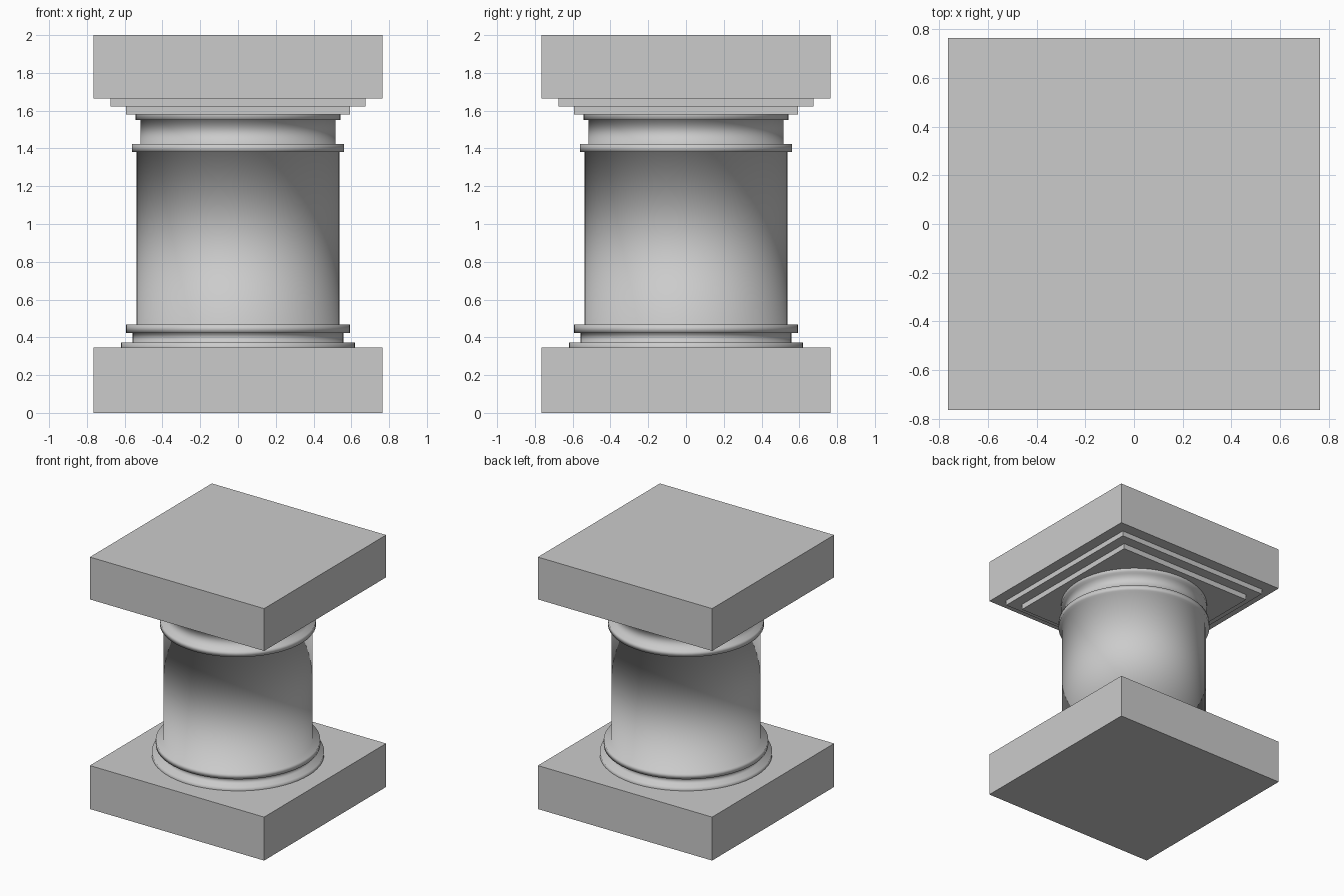
import bpy, bmesh, math

if "Cube" in bpy.data.objects:
    bpy.data.objects.remove(bpy.data.objects["Cube"])


def finish(bm, name):
    bmesh.ops.recalc_face_normals(bm, faces=bm.faces)
    mesh = bpy.data.meshes.new(name)
    bm.to_mesh(mesh)
    bm.free()
    obj = bpy.data.objects.new(name, mesh)
    bpy.context.collection.objects.link(obj)
    return obj


def slab(name, half, z0, z1):
    bm = bmesh.new()
    bmesh.ops.create_cube(bm, size=1)
    bmesh.ops.scale(bm, vec=(2 * half, 2 * half, z1 - z0), verts=bm.verts)
    bmesh.ops.translate(bm, vec=(0, 0, (z0 + z1) / 2), verts=bm.verts)
    return finish(bm, name)


def lathe(name, bands, sides=64):
    """Stack of (radius, z0, z1) drums as one continuous smooth skin."""
    bm = bmesh.new()
    rings = []
    for r, z0, z1 in bands:
        for z in (z0, z1):
            rings.append([bm.verts.new((r * math.cos(2 * math.pi * i / sides),
                                        r * math.sin(2 * math.pi * i / sides), z))
                          for i in range(sides)])
    for a, b in zip(rings, rings[1:]):
        for i in range(sides):
            j = (i + 1) % sides
            bm.faces.new((a[i], a[j], b[j], b[i])).smooth = True
    # flat, sharp-edged end caps
    for ring in (rings[0], rings[-1]):
        for e in bm.faces.new(ring).edges:
            e.smooth = False
    return finish(bm, name)


# square base and stepped capital
slab("base_plinth", 0.765, 0.0, 0.345)
slab("capital_lower_step", 0.593, 1.58, 1.623)
slab("capital_upper_step", 0.676, 1.623, 1.664)
slab("capital_block", 0.765, 1.664, 2.0)

# round column with its mouldings
lathe("column_shaft", [
    (0.62, 0.345, 0.373),   # foot ring
    (0.558, 0.373, 0.424),  # foot recess
    (0.592, 0.424, 0.467),  # base ring
    (0.537, 0.467, 1.38),   # shaft
    (0.562, 1.38, 1.424),   # neck ring
    (0.517, 1.424, 1.55),   # neck
    (0.543, 1.55, 1.58),    # top ring
])
